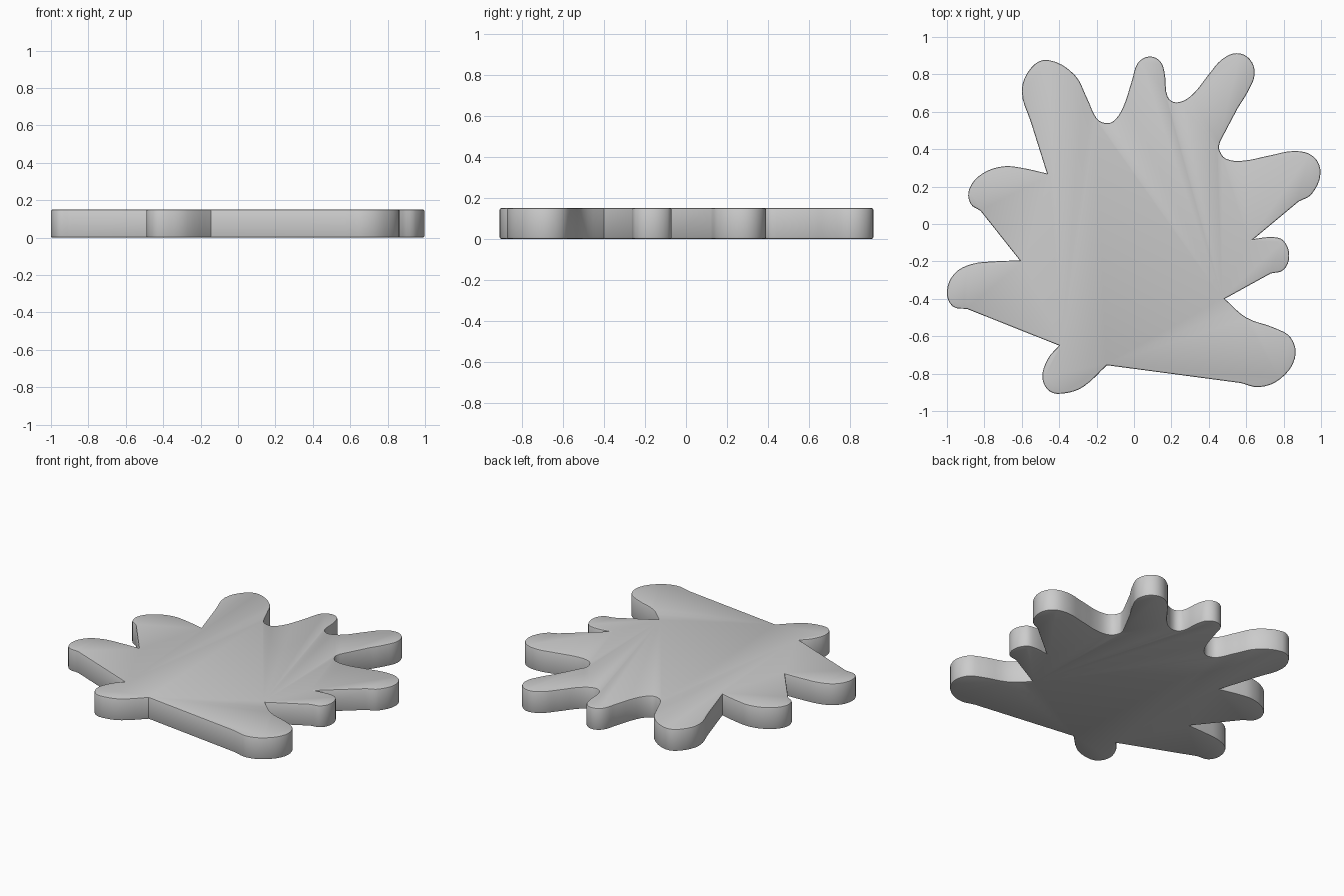
import bpy, bmesh
from mathutils import Vector
from mathutils.geometry import interpolate_bezier

if "Cube" in bpy.data.objects:
    bpy.data.objects.remove(bpy.data.objects["Cube"])

HEIGHT = 0.15
RIM = 0.008

# Rounded lobes, counter-clockwise; consecutive runs are joined by straight edges
RUNS = [
    # right lobe
    [(.88, .12), (.95, .16), (.997, .27), (.96, .36), (.86, .39), (.72, .365),
     (.58, .338), (.49, .35), (.455, .40), (.46, .44)],
    # three back lobes
    [(.555, .62), (.61, .71), (.645, .80), (.62, .88), (.55, .913), (.47, .88),
     (.40, .80), (.31, .69), (.23, .65), (.18, .68), (.165, .80), (.14, .87),
     (.08, .895), (.02, .86), (-.01, .77), (-.06, .62), (-.11, .55),
     (-.155, .54), (-.20, .565), (-.25, .67), (-.32, .80), (-.46, .877),
     (-.55, .835), (-.60, .71), (-.55, .54)],
    # left lobes
    [(-.465, .27), (-.60, .30), (-.70, .308), (-.81, .27), (-.88, .19),
     (-.875, .11), (-.82, .07)],
    [(-.61, -.195), (-.75, -.20), (-.87, -.215), (-.96, -.265), (-1, -.36),
     (-.97, -.44), (-.89, -.455)],
    # front lobes
    [(-.40, -.65), (-.46, -.72), (-.49, -.82), (-.45, -.895), (-.37, -.905),
     (-.27, -.87), (-.145, -.755)],
    [(.57, -.85), (.67, -.872), (.78, -.83), (.86, -.72), (.84, -.61),
     (.75, -.555), (.60, -.50), (.485, -.40)],
    # small right lobe
    [(.73, -.265), (.80, -.245), (.83, -.17), (.80, -.09), (.74, -.07), (.64, -.08)],
]


def smooth_run(points, steps=5):
    """Smooth curve through the points, open at both ends."""
    p = [Vector((x, y, 0)) for x, y in points]
    n = len(p)
    tangent = [(p[min(i + 1, n - 1)] - p[max(i - 1, 0)]).normalized() for i in range(n)]
    out = []
    for i in range(n - 1):
        reach = (p[i + 1] - p[i]).length * 0.36
        out += interpolate_bezier(p[i], p[i] + tangent[i] * reach,
                                  p[i + 1] - tangent[i + 1] * reach, p[i + 1], steps)[:-1]
    return out + [p[-1]]


# Outline, extruded to a slab
bm = bmesh.new()
outline = [co for run in RUNS for co in smooth_run(run)]
base = bm.faces.new([bm.verts.new(co) for co in outline])
ext = bmesh.ops.extrude_face_region(bm, geom=[base], use_keep_orig=True)
top = [v for v in ext["geom"] if isinstance(v, bmesh.types.BMVert)]
bmesh.ops.translate(bm, vec=(0, 0, HEIGHT), verts=top)
bmesh.ops.recalc_face_normals(bm, faces=bm.faces[:])

# Softened top and bottom rims
rims = [e for e in bm.edges if abs(e.verts[0].co.z - e.verts[1].co.z) < 1e-5]
bmesh.ops.bevel(bm, geom=rims, offset=RIM, segments=2, profile=0.5, affect='EDGES')

mesh = bpy.data.meshes.new("splat_slab")
bm.to_mesh(mesh)
bm.free()
slab = bpy.data.objects.new("splat_slab", mesh)
bpy.context.collection.objects.link(slab)
bpy.context.view_layer.objects.active = slab
slab.select_set(True)
bpy.ops.object.shade_smooth_by_angle(angle=0.6)
